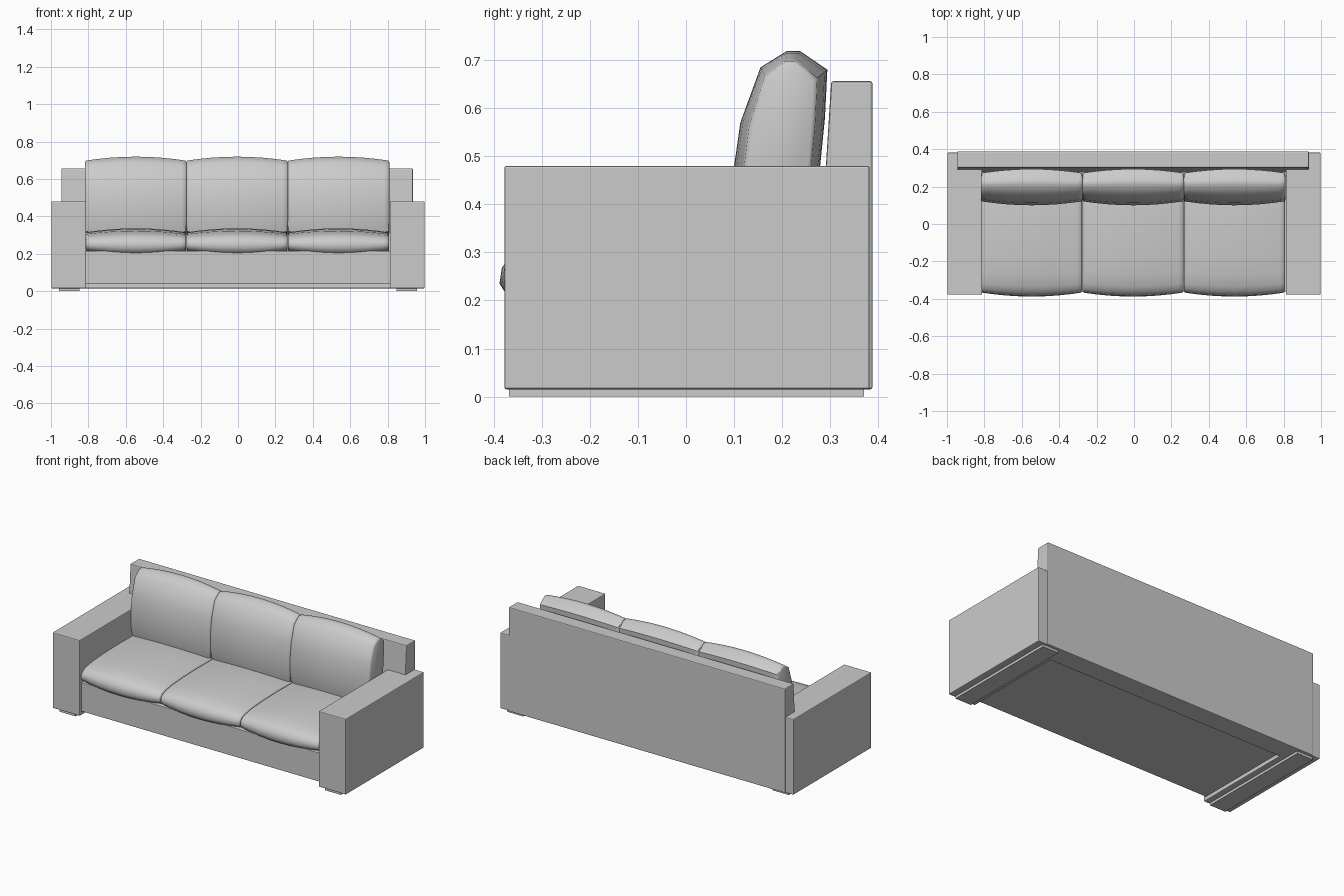
import bpy, bmesh, math

if "Cube" in bpy.data.objects:
    bpy.data.objects.remove(bpy.data.objects["Cube"])


def finish(name, bm, bevel=0.0, smooth=False):
    bmesh.ops.recalc_face_normals(bm, faces=bm.faces[:])
    me = bpy.data.meshes.new(name)
    bm.to_mesh(me)
    bm.free()
    ob = bpy.data.objects.new(name, me)
    bpy.context.collection.objects.link(ob)
    if bevel:
        mod = ob.modifiers.new("Bevel", 'BEVEL')
        mod.width = bevel
        mod.segments = 2
    if smooth:
        bpy.ops.object.select_all(action='DESELECT')
        ob.select_set(True)
        bpy.context.view_layer.objects.active = ob
        bpy.ops.object.shade_smooth_by_angle(angle=math.radians(50))
    return ob


def loft(name, sections, bevel=0.0, smooth=False):
    """Skin a list of (x, [(y, z), ...]) sections and cap both ends."""
    bm = bmesh.new()
    rings = [[bm.verts.new((x, y, z)) for y, z in pts] for x, pts in sections]
    n = len(rings[0])
    for a, b in zip(rings, rings[1:]):
        for i in range(n):
            j = (i + 1) % n
            bm.faces.new((a[i], a[j], b[j], b[i]))
    bm.faces.new(rings[0])
    bm.faces.new(rings[-1])
    return finish(name, bm, bevel, smooth)


def prism(name, x0, x1, profile, bevel=0.005):
    return loft(name, [(x0, profile), (x1, profile)], bevel)


def rect(y0, y1, z0, z1):
    return [(y0, z0), (y1, z0), (y1, z1), (y0, z1)]


def cushion(name, cx, half, profile, sag):
    """Padded block: the profile shrinks towards both side seams."""
    ys, zs = zip(*profile)
    cy, cz = (min(ys) + max(ys)) / 2, (min(zs) + max(zs)) / 2
    hy, hz = (max(ys) - min(ys)) / 2, (max(zs) - min(zs)) / 2
    sections = []
    for u in (-1, -.98, -.9, -.75, -.5, -.25, 0, .25, .5, .75, .9, .98, 1):
        d = sag * u * u + (0.008 if abs(u) == 1 else 0)
        sections.append((cx + half * u,
                         [(cy + (y - cy) * (1 - d / hy), cz + (z - cz) * (1 - d / hz))
                          for y, z in profile]))
    return loft(name, sections, smooth=True)


# Arms and their low runner feet
for side, s in (("left", -1), ("right", 1)):
    prism(side + "_arm", s * 0.812, s * 0.998, rect(-0.378, 0.382, 0.015, 0.48))
    prism(side + "_foot", s * 0.848, s * 0.957, rect(-0.368, 0.37, 0.0, 0.02), 0)

# Seat base between the arms
prism("base", -0.815, 0.815, rect(-0.362, 0.33, 0.038, 0.215), 0.003)

# Back board with sloping front face
prism("back_board", -0.945, 0.935,
      [(0.388, 0.015), (0.388, 0.656), (0.302, 0.656), (0.262, 0.015)])

# Seat and back cushions
seat_profile = [(-0.388, 0.235), (-0.383, 0.268), (-0.365, 0.292), (-0.335, 0.308),
                (-0.27, 0.322), (-0.15, 0.332), (0.0, 0.336), (0.15, 0.334),
                (0.26, 0.32), (0.265, 0.20), (0.0, 0.19), (-0.3, 0.19),
                (-0.345, 0.195), (-0.372, 0.21)]
back_profile = [(0.115, 0.30), (0.10, 0.36), (0.10, 0.48), (0.113, 0.57),
                (0.155, 0.685), (0.21, 0.719), (0.237, 0.719), (0.294, 0.68),
                (0.289, 0.58), (0.279, 0.48), (0.265, 0.36), (0.245, 0.29), (0.18, 0.28)]
for i, part in enumerate(("left", "middle", "right")):
    x = -0.005 + (i - 1) * 0.542
    cushion(part + "_seat_cushion", x, 0.27, seat_profile, 0.022)
    cushion(part + "_back_cushion", x, 0.272, back_profile, 0.022)
